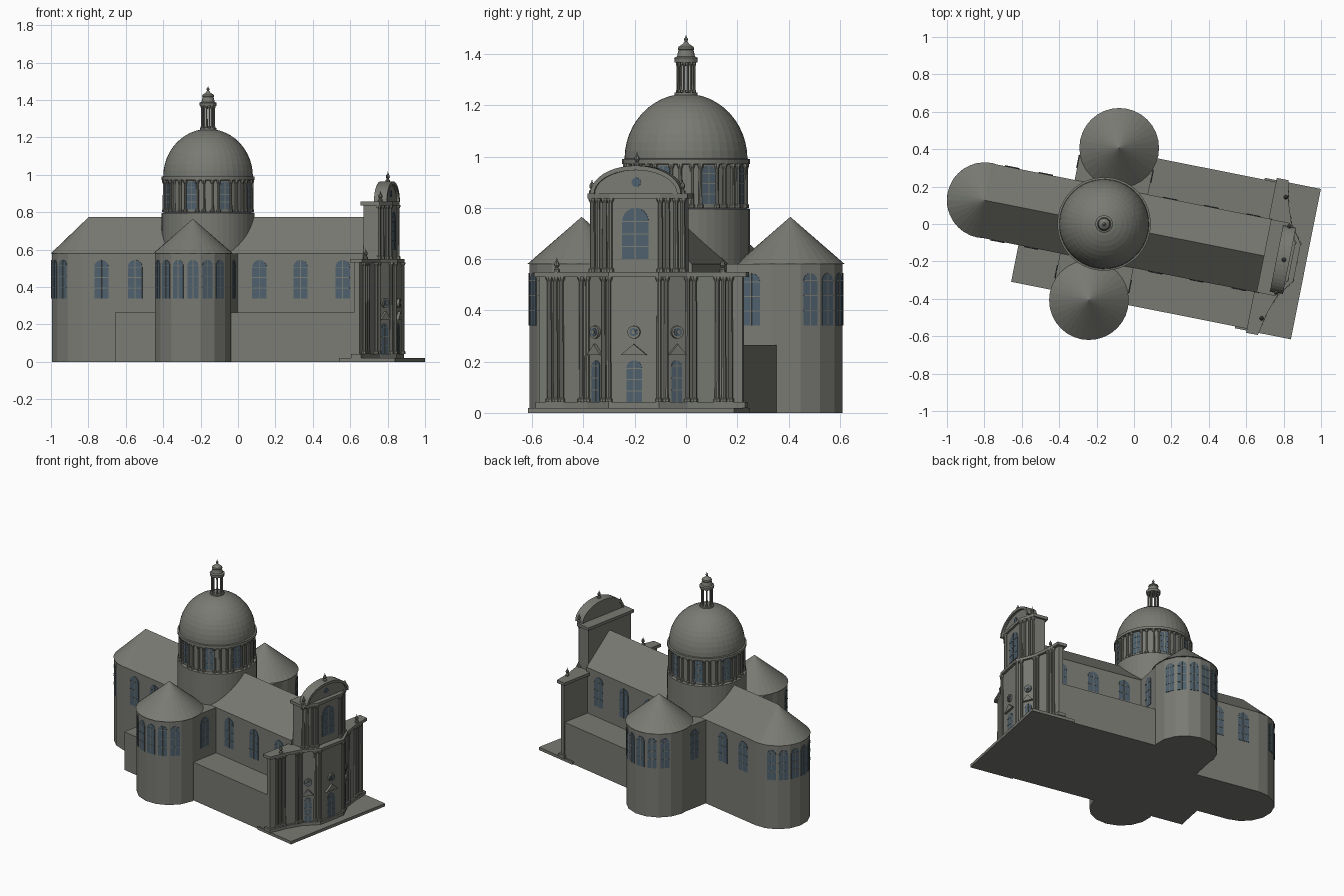
import bpy, bmesh
from math import sin, cos, pi, radians
from mathutils import Vector, Matrix

cube = bpy.data.objects.get("Cube")
if cube:
    bpy.data.objects.remove(cube)


def material(name, colour):
    m = bpy.data.materials.new(name)
    m.use_nodes = True
    m.diffuse_color = (*colour, 1)
    m.node_tree.nodes["Principled BSDF"].inputs["Base Color"].default_value = (*colour, 1)
    return m


stone = material("grey_stone", (0.19, 0.195, 0.17))
glass = material("blue_glass", (0.075, 0.115, 0.15))

# Parts gather in one mesh per name; local u axis runs from crossing to facade
parts = {}


def mesh(name):
    return parts.setdefault(name, bmesh.new())


def extrude(name, points, direction):
    bm = mesh(name)
    d = Vector(direction)
    low = [bm.verts.new(p) for p in points]
    top = [bm.verts.new(Vector(p) + d) for p in points]
    bm.faces.new(low)
    bm.faces.new(top)
    for i in range(len(low)):
        j = (i + 1) % len(low)
        bm.faces.new((low[i], low[j], top[j], top[i]))


def prism(name, outline, z0, z1):
    extrude(name, [(x, y, z0) for x, y in outline], (0, 0, z1 - z0))


def box(name, u0, u1, v0, v1, z0, z1):
    prism(name, [(u0, v0), (u1, v0), (u1, v1), (u0, v1)], z0, z1)


def lathe(name, profile, centre=(0, 0), sides=16):
    bm = mesh(name)
    rings = []
    for r, z in profile:
        if r == 0:
            rings.append([bm.verts.new((*centre, z))] * sides)
        else:
            rings.append([bm.verts.new((centre[0] + r * cos(2 * pi * k / sides),
                                        centre[1] + r * sin(2 * pi * k / sides), z))
                          for k in range(sides)])
    for a, b in zip(rings, rings[1:]):
        for k in range(sides):
            j = (k + 1) % sides
            bm.faces.new(list(dict.fromkeys((a[k], a[j], b[j], b[k]))))
    for ring in (rings[0], rings[-1]):
        if ring[0] is not ring[1]:
            bm.faces.new(ring)


def plate(name, outline, origin, yaw, proud):
    """Upright plate: outline is (across, height), facing along yaw."""
    n = Vector((cos(yaw), sin(yaw), 0))
    t = Vector((-n.y, n.x, 0))
    o = Vector((*origin, 0)) - n * 0.003
    extrude(name, [o + t * a + Vector((0, 0, z)) for a, z in outline], n * (proud + 0.003))


def rect(a0, a1, z0, z1):
    return [(a0, z0), (a1, z0), (a1, z1), (a0, z1)]


def window(name, origin, yaw, width, z0, z1):
    h = width / 2
    arch = [(h * cos(pi * k / 8), z1 - h + h * sin(pi * k / 8)) for k in range(9)]
    plate(name, [(-h, z0), (h, z0)] + arch, origin, yaw, 0.003)
    bars = name.replace("windows", "window_bars")
    plate(bars, rect(-0.002, 0.002, z0, z1), origin, yaw, 0.005)
    for k in range(1, 4):
        z = z0 + (z1 - h - z0) * k / 3
        plate(bars, rect(-h, h, z - 0.002, z + 0.002), origin, yaw, 0.005)


def finial(name, u, v, z, s=1):
    lathe(name, [(r * s, z + h * s) for r, h in
                 [(.012, 0), (.012, .01), (.005, .015), (.011, .026), (.009, .036), (.003, .044), (0, .058)]],
          (u, v), 8)


def column(name, u, v, z0, z1, r=0.01):
    lathe(name, [(r * 1.5, z0), (r * 1.5, z0 + .012), (r, z0 + .016), (r * .9, z1 - .02),
                 (r * 1.5, z1 - .008), (r * 1.5, z1)], (u, v), 8)


# Nave and west arm with gabled roof
EAVE = 0.58
house = [(-.2, 0), (.2, 0), (.2, EAVE), (0, .775), (-.2, EAVE)]
extrude("nave", [(-.65, v, z) for v, z in house], (1.535, 0, 0))
lathe("apse", [(.2, 0), (.2, EAVE)], (-.65, 0), 16)
lathe("apse_roof", [(.203, EAVE), (0, .775)], (-.65, 0), 32)

# Low side aisles
box("aisle_right", -.427, .88, -.4, -.19, 0, .265)
box("aisle_left", 0, .88, .19, .4, 0, .265)

# Transept arms with round ends
box("transept", -.2, .2, -.42, .42, 0, EAVE)
for s in (-1, 1):
    lathe("transept_end", [(.207, 0), (.207, EAVE)], (0, s * .415), 16)
    lathe("transept_roof", [(.213, EAVE), (0, .765)], (0, s * .415), 32)

# Windows of the rounded ends, one per facet
for name, centre, axis, r in (("apse_windows", (-.65, 0), 180, .2),
                              ("transept_windows", (0, .415), 90, .207),
                              ("transept_windows", (0, -.415), 270, .207)):
    for k in (-2.5, -1.5, -.5, .5, 1.5, 2.5):
        a = radians(axis + 22.5 * k)
        d = r * cos(pi / 16)
        window(name, (centre[0] + d * cos(a), centre[1] + d * sin(a)), a, .058, .34, .545)

# Clerestory and transept side windows
for s in (-1, 1):
    for u in (-.541, -.358, .32, .544, .774):
        window("nave_windows", (u, s * .2), s * pi / 2, .078, .34, .545)
    for side in (-1, 1):
        window("transept_windows", (side * .2, s * .3), 0 if side > 0 else pi, .07, .34, .545)

# Drum, cornices and dome
lathe("drum", [(.25, .5), (.25, .795), (.233, .8), (.233, .97), (.25, .972), (.25, .99), (.24, .992)], sides=48)
lathe("dome", [(.24 * cos(pi * k / 24), .99 + .255 * sin(pi * k / 24)) for k in range(12)] + [(0, 1.245)], sides=40)
for k in range(8):
    mid = radians(22.5 + 11.25 + 45 * k)
    window("drum_windows", (.231 * cos(mid), .231 * sin(mid)), mid, .062, .815, .965)
    for offset in (-17, -8.5, 8.5, 17):
        a = mid + radians(offset)
        column("drum_columns", .236 * cos(a), .236 * sin(a), .8, .972, .008)

# Lantern
lathe("lantern_base", [(.045, 1.235), (.045, 1.25), (.02, 1.252)], sides=16)
for k in range(8):
    a = 2 * pi * k / 8
    column("lantern_columns", .033 * cos(a), .033 * sin(a), 1.245, 1.37, .005)
lathe("lantern_cap", [(.045, 1.367), (.047, 1.385), (.036, 1.39), (.03, 1.415), (.033, 1.42), (.03, 1.428),
                      (.012, 1.44), (.005, 1.45), (.009, 1.458), (.004, 1.464), (0, 1.475)])

# Facade: bowed plan, two storeys
LOWER = [(1.035, .1), (.965, .2), (.93, .3), (.905, .405)]
UPPER = [(1.01, .1), (.96, .185)]


def bowed(half, back, off=0):
    right = [(u + off, v + (off if i == len(half) - 1 else 0)) for i, (u, v) in enumerate(half)]
    end = right[-1][1]
    return [(back - off, -end)] + [(u, -v) for u, v in reversed(right)] + right + [(back - off, end)]


def front_u(half, v):
    v = abs(v)
    if v <= half[0][1]:
        return half[0][0]
    for (u0, v0), (u1, v1) in zip(half, half[1:]):
        if v <= v1:
            return u0 + (u1 - u0) * (v - v0) / (v1 - v0)
    return half[-1][0]


box("forecourt", .795, 1.1, -.41, .41, 0, .02)
prism("facade_lower", bowed(LOWER, .875), 0, .535)
prism("facade_plinth", bowed(LOWER, .875, .012), .02, .042)
prism("facade_cornice", bowed(LOWER, .875, .017), .53, .55)
prism("facade_upper", bowed(UPPER, .885), .55, .84)
prism("facade_upper_cornice", bowed(UPPER, .885, .014), .836, .856)

for s in (-1, 1):
    for v in (.1, .125, .2, .225, .31, .335, .36):
        column("facade_columns", front_u(LOWER, v) + .006, s * v, .042, .532)
    for v in (.1, .125, .155, .18):
        column("facade_upper_columns", front_u(UPPER, v) + .004, s * v, .55, .838)
    finial("finials", .925, s * .33, .55)
    finial("finials", .975, s * .18, .856)
finial("finials", .98, 0, .962)

# Curved crowning pediment with raised rim
arc = [(cos(pi * k / 20), sin(pi * k / 20)) for k in range(21)]
extrude("pediment", [(.945, .172 * c, .855 + .102 * s) for c, s in arc], (.05, 0, 0))
extrude("pediment_rim", [(.94, .18 * c, .855 + .11 * s) for c, s in arc]
        + [(.94, .165 * c, .855 + .092 * s) for c, s in reversed(arc)], (.07, 0, 0))


def disc(r, z):
    return [(r * cos(pi * k / 8), z + r * sin(pi * k / 8)) for k in range(16)]


plate("oculus_windows", disc(.018, .9), (.995, 0), 0, .004)

# Doors with small gables and round medallions
window("facade_windows", (1.01, 0), 0, .105, .6, .8)
for v, w in ((0, .062), (-.16, .045), (.16, .045)):
    o = (front_u(LOWER, v), v)
    yaw = 0 if v == 0 else (radians(35) if v > 0 else -radians(35))
    window("door_windows", o, yaw, w, .042, .205)
    plate("door_gables", [(-w * .85, .225), (w * .85, .225), (0, .268)], o, yaw, .015)
    plate("medallions", disc(.025, .315), o, yaw, .012)
    plate("medallion_windows", disc(.016, .315), o, yaw, .015)
    plate("medallion_bosses", disc(.008, .315), o, yaw, .019)

# Turn everything into place
place = Matrix.Translation((-.16, 0, 0)) @ Matrix.Rotation(radians(-11.25), 4, "Z")
for name, bm in parts.items():
    bmesh.ops.transform(bm, matrix=place, verts=bm.verts)
    bmesh.ops.recalc_face_normals(bm, faces=bm.faces)
    data = bpy.data.meshes.new(name)
    bm.to_mesh(data)
    bm.free()
    data.materials.append(glass if name.endswith("windows") else stone)
    bpy.context.collection.objects.link(bpy.data.objects.new(name, data))
